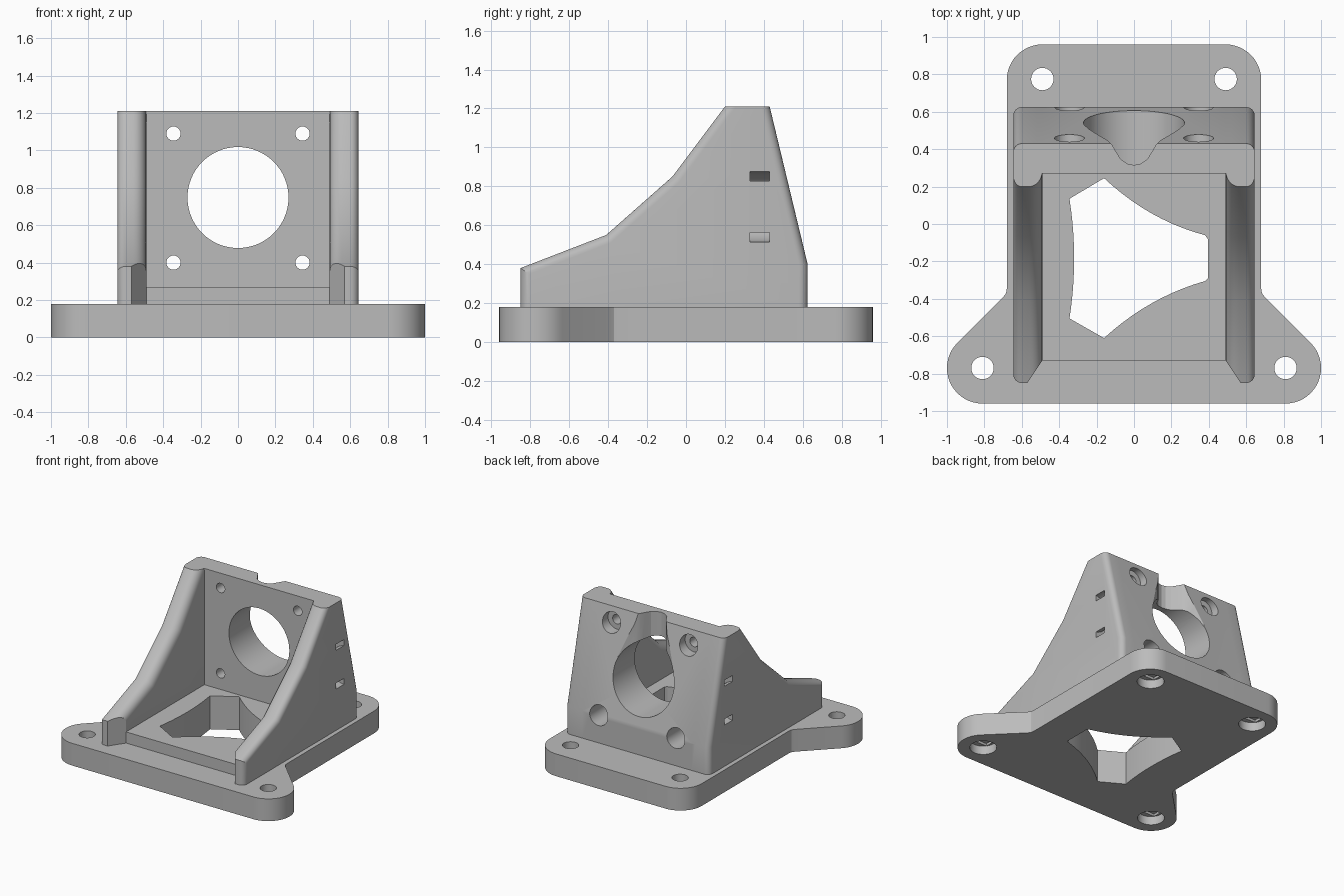
import bpy, bmesh, math
from mathutils import Vector

if "Cube" in bpy.data.objects:
    bpy.data.objects.remove(bpy.data.objects["Cube"])

grey = bpy.data.materials.new("plain grey")
grey.diffuse_color = (0.5, 0.5, 0.5, 1)
grey.use_nodes = True
grey.node_tree.nodes["Principled BSDF"].inputs["Base Color"].default_value = grey.diffuse_color


def prism(name, pts, axis, lo, hi):
    """Extrude a 2D outline along an axis: x takes (y,z), y takes (x,z), z takes (x,y)."""
    place = {'x': lambda a, b, d: (d, a, b),
             'y': lambda a, b, d: (a, d, b),
             'z': lambda a, b, d: (a, b, d)}[axis]
    bm = bmesh.new()
    f = bm.faces.new([bm.verts.new(place(a, b, lo)) for a, b in pts])
    r = bmesh.ops.extrude_face_region(bm, geom=[f])
    vs = [v for v in r['geom'] if isinstance(v, bmesh.types.BMVert)]
    bmesh.ops.translate(bm, verts=vs, vec=Vector(place(0, 0, hi - lo)))
    return finish(name, bm)


def finish(name, bm):
    bmesh.ops.recalc_face_normals(bm, faces=bm.faces)
    me = bpy.data.meshes.new(name)
    bm.to_mesh(me)
    bm.free()
    me.materials.append(grey)
    ob = bpy.data.objects.new(name, me)
    bpy.context.collection.objects.link(ob)
    return ob


def arc(cx, cy, r, a0, a1, n):
    return [(cx + r * math.cos(math.radians(a0 + (a1 - a0) * i / n)),
             cy + r * math.sin(math.radians(a0 + (a1 - a0) * i / n))) for i in range(n + 1)]


def circle(cx, cy, r, n=32):
    return arc(cx, cy, r, 0, 360, n)[:-1]


def rect(x0, y0, x1, y1):
    return [(x0, y0), (x1, y0), (x1, y1), (x0, y1)]


def curve(p, q, c, n=10):
    """Quadratic curve from p to q pulled toward c."""
    return [tuple((1 - t) ** 2 * p[k] + 2 * t * (1 - t) * c[k] + t * t * q[k] for k in (0, 1))
            for t in (i / n for i in range(n + 1))]


def combine(ob, other, op):
    m = ob.modifiers.new("bool", 'BOOLEAN')
    m.object, m.operation, m.solver = other, op, 'EXACT'
    bpy.context.view_layer.objects.active = ob
    bpy.ops.object.modifier_apply(modifier=m.name)
    bpy.data.objects.remove(other)


def cut(ob, *args):
    combine(ob, prism("cutter", *args), 'DIFFERENCE')


# Base plate with two rounded back corners and two flared front lobes
half = (arc(0.81, -0.77, 0.19, -90, 45, 18) + [(0.70, -0.392), (0.684, -0.37), (0.68, -0.345)]
        + arc(0.49, 0.77, 0.19, 0, 90, 12))
bracket = prism("motor_bracket", half + [(-x, y) for x, y in reversed(half)], 'z', 0, 0.18)

# Raised floor and upright mounting wall
combine(bracket, prism("floor", rect(-0.52, -0.73, 0.52, 0.40), 'z', 0.1, 0.27), 'UNION')
wall = [(0.27, 0.1), (0.27, 1.21), (0.43, 1.21), (0.625, 0.40), (0.625, 0.1)]
combine(bracket, prism("wall", wall, 'x', -0.52, 0.52), 'UNION')

# Side gussets with rounded sloping edges and a chamfered front end
side = [(-0.85, 0.1), (-0.85, 0.38), (-0.41, 0.55), (-0.07, 0.85), (0.20, 1.21),
        (0.43, 1.21), (0.625, 0.40), (0.625, 0.1)]
for s in (1, -1):
    g = prism("gusset", side, 'x', s * 0.49, s * 0.645)
    for outer, width in ((True, 0.045), (False, 0.07)):
        bm = bmesh.new()
        bm.from_mesh(g.data)
        plane = 0.645 if outer else 0.49
        edges = []
        for e in bm.edges:
            a, b = e.verts[0].co, e.verts[1].co
            flat = abs(a.z - b.z) < 1e-4        # top and bottom edges stay sharp
            on_side = all(abs(abs(v.x) - plane) < 1e-4 for v in (a, b))
            front = max(a.y, b.y) < 0.21 and max(a.z, b.z) > 0.3 and min(a.y, b.y) < 0.1
            slope = front and min(a.z, b.z) > 0.3
            if on_side and not flat and (outer or slope):
                edges.append(e)
        bmesh.ops.bevel(bm, geom=edges, offset=width, segments=6, profile=0.5, affect='EDGES')
        bmesh.ops.recalc_face_normals(bm, faces=bm.faces)
        bm.to_mesh(g.data)
        bm.free()
    cut(g, [(s * 0.48, -0.715), (s * 0.584, -0.871), (s * 0.48, -0.95)], 'z', 0, 0.6)
    combine(bracket, g, 'UNION')

# Opening through floor and plate
top, mid, bot = (-0.16, 0.245), -0.185, (-0.16, -0.61)
opening = (curve(top, (0.38, -0.06), (0.08, 0.02)) + [(0.395, -0.08), (0.395, -0.29)]
           + curve((0.38, -0.305), bot, (0.08, -0.39))
           + curve((-0.345, -0.505), (-0.345, 0.135), (-0.295, mid)))
cut(bracket, opening, 'z', -0.1, 0.5)

# Central bore and the flared groove above it
cut(bracket, circle(0, 0.748, 0.27, 64), 'y', 0.1, 0.9)
groove = [(0.275, 0.70), (0.272, 0.56), (0.245, 0.51), (0.19, 0.475), (0.145, 0.45), (0.115, 0.42),
          (0.095, 0.385), (0.07, 0.345), (0.035, 0.322)]
cut(bracket, groove + [(0, 0.315)] + [(-x, y) for x, y in reversed(groove)], 'z', 0.75, 1.4)

for s in (1, -1):
    # Wall screw holes, counterbored from the back
    for z in (0.40, 1.09):
        cut(bracket, circle(s * 0.345, z, 0.038, 24), 'y', 0.1, 0.8)
        cut(bracket, circle(s * 0.345, z, 0.08), 'y', 0.39, 0.8)
    # Plate bolt holes, counterbored from below with a stepped roof
    for x, y in ((0.49, 0.775), (0.81, -0.77)):
        cut(bracket, circle(s * x, y, 0.06), 'z', -0.1, 0.25)
        cut(bracket, circle(s * x, y, 0.10), 'z', -0.1, 0.07)
        cut(bracket, rect(s * x - 0.08, y - 0.059, s * x + 0.08, y + 0.059), 'z', 0.03, 0.09)
    # Curved tie channel in each side
    c = s * 0.67
    cut(bracket, arc(c, 0.695, 0.183, 90, 90 + s * 180, 20)
        + arc(c, 0.695, 0.135, 90 + s * 180, 90, 20), 'y', 0.33, 0.43)

# Smooth the curved surfaces, keep the edges sharp
bpy.ops.object.select_all(action='DESELECT')
bracket.select_set(True)
bpy.context.view_layer.objects.active = bracket
bpy.ops.object.shade_smooth_by_angle(angle=math.radians(21))
